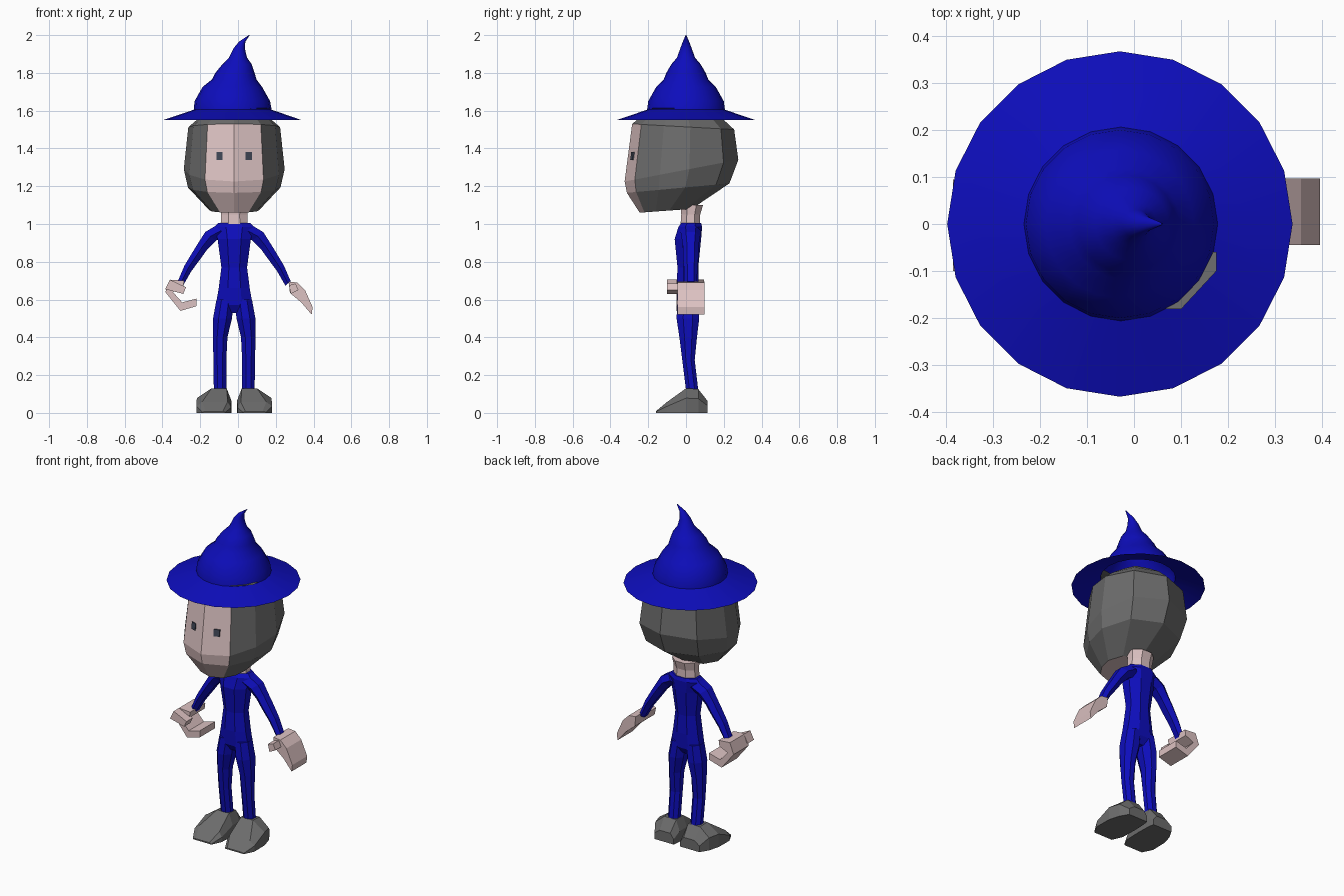
import bpy, math
from mathutils import Vector

CX = -0.02  # symmetry axis of the figure


def material(name, rgb):
    m = bpy.data.materials.new(name)
    m.diffuse_color = (*rgb, 1)
    return m


BLUE = material("blue_cloth", (0.004, 0.004, 0.5))
SKIN = material("skin", (0.72, 0.54, 0.54))
GREY = material("grey", (0.15, 0.15, 0.15))
DARK = material("eye_dark", (0.05, 0.06, 0.09))


def build(name, verts, faces, *mats):
    me = bpy.data.meshes.new(name)
    me.from_pydata([tuple(v) for v in verts], [], faces)
    ob = bpy.data.objects.new(name, me)
    bpy.context.collection.objects.link(ob)
    for m in mats:
        me.materials.append(m)
    import bmesh
    bm = bmesh.new()
    bm.from_mesh(me)
    bmesh.ops.recalc_face_normals(bm, faces=bm.faces)
    bm.to_mesh(me)
    bm.free()
    return ob


def loft(name, rings, *mats, caps=True):
    """Skin a list of equal-length vertex rings."""
    n = len(rings[0])
    verts = [v for r in rings for v in r]
    faces = [(i * n + j, i * n + (j + 1) % n, (i + 1) * n + (j + 1) % n, (i + 1) * n + j)
             for i in range(len(rings) - 1) for j in range(n)]
    if caps:
        faces += [tuple(range(n)), tuple(range(len(verts) - n, len(verts)))]
    return build(name, verts, faces, *mats)


def oval(c, u, v, n=8):
    c, u, v = Vector(c), Vector(u), Vector(v)
    return [c + u * math.cos(a) + v * math.sin(a)
            for a in (2 * math.pi * (k + 0.5) / n for k in range(n))]


def level(x0, x1, y0, y1, z, n=8):
    """Horizontal oval ring that fills the given box."""
    k = 1 / math.cos(math.pi / n)
    return oval(((x0 + x1) / 2, (y0 + y1) / 2, z),
                ((x1 - x0) / 2 * k, 0, 0), (0, (y1 - y0) / 2 * k, 0), n)


def slab(name, outline, y0, y1, mat):
    """Extrude an x-z outline along y."""
    return loft(name, [[(x, y, z) for x, z in outline] for y in (y0, y1)], mat)


# Hat: brim and bent crown, (z, centre x, radius)
hat = [(1.55, -0.03, 0.367), (1.605, -0.028, 0.206), (1.65, -0.03, 0.2),
       (1.725, -0.03, 0.158), (1.765, -0.02, 0.118), (1.80, -0.016, 0.104),
       (1.845, -0.005, 0.078), (1.88, 0.0, 0.048), (1.93, 0.006, 0.03),
       (1.965, 0.022, 0.017), (2.0, 0.06, 0.002)]
brim_and_crown = []
for z, x, r in hat:
    brim_and_crown.append([(x + r * math.cos(math.tau * k / 20),
                            r * math.sin(math.tau * k / 20), z) for k in range(20)])
hat_ob = loft("hat", brim_and_crown, BLUE, caps=False)
bpy.context.view_layer.objects.active = hat_ob
hat_ob.select_set(True)
bpy.ops.object.shade_smooth_by_angle(angle=math.radians(40))

# Head: tilted faceted rings, (z front, z back, y front, y back, half width)
levels = [(1.06, 1.08, -0.245, 0.03, 0.13), (1.165, 1.215, -0.313, 0.23, 0.245),
          (1.225, 1.34, -0.325, 0.277, 0.267), (1.53, 1.5, -0.285, 0.255, 0.243),
          (1.575, 1.56, -0.23, 0.19, 0.18), (1.62, 1.62, -0.1, 0.1, 0.1)]
half = [(0, 0), (0.58, 0.09), (0.89, 0.31), (1, 0.57), (0.72, 0.87), (0, 1)]
plan = half + [(-x, s) for x, s in half[4:0:-1]]
head = loft("head", [[(CX + w * x, yf + (yb - yf) * s, zf + (zb - zf) * s) for x, s in plan]
                     for zf, zb, yf, yb, w in levels], GREY, SKIN)
for p in head.data.polygons:  # face panel at the front, below the fringe
    i, j = divmod(p.index, 10)
    if (i < 3 and j in (0, 9)) or p.index == 50:
        p.material_index = 1

# Corner of hair poking through the hat
build("hair_corner", [(0.065, -0.18, 1.61), (0.10, -0.181, 1.613), (0.175, -0.10, 1.613),
                      (0.175, -0.06, 1.613), (0.07, -0.06, 1.60)],
      [(0, 1, 2, 3), (0, 4, 1), (1, 4, 2), (2, 4, 3), (0, 3, 4)], GREY)

# Eyes: thin plates on the face
for side, name in ((-1, "eye_left"), (1, "eye_right")):
    x, pts = CX + side * 0.077, []
    for dx, dz in ((-1, -1), (1, -1), (1, 1), (-1, 1)):
        px, pz = x + dx * 0.016, 1.36 + dz * 0.02
        y = -0.325 + (pz - 1.225) * 0.131 + abs(px - CX) * 0.34
        pts.append((px, y, pz))
    loft(name, [[(a, b - d, c) for a, b, c in pts] for d in (-0.002, 0.006)], DARK)

# Neck
loft("neck", [level(-0.092, 0.052, -0.03, 0.075, 0.985), level(-0.09, 0.05, -0.025, 0.075, 1.05),
              level(-0.095, 0.055, -0.03, 0.09, 1.10)], SKIN)

# Torso: (z, half width, y front, y back)
loft("torso", [level(CX - w, CX + w, a, b, z) for z, w, a, b in (
    (0.53, 0.03, -0.02, 0.04), (0.57, 0.098, -0.045, 0.065), (0.66, 0.082, -0.05, 0.068),
    (0.77, 0.068, -0.045, 0.065), (0.92, 0.088, -0.06, 0.08), (0.985, 0.105, -0.04, 0.085),
    (1.005, 0.085, -0.025, 0.08))], BLUE)

for side, tag in ((-1, "left"), (1, "right")):
    # Legs: (z, inner, outer, y front, y back)
    loft("leg_" + tag, [level(CX + side * a, CX + side * b, y0, y1, z) for z, a, b, y0, y1 in (
        (0.12, 0.042, 0.108, 0.0, 0.065), (0.28, 0.042, 0.11, -0.02, 0.046),
        (0.40, 0.036, 0.113, -0.035, 0.058), (0.50, 0.012, 0.112, -0.05, 0.07),
        (0.60, 0.002, 0.094, -0.045, 0.065))], BLUE)

    # Arms: (distance from axis, z, half thickness, half depth)
    u = Vector((side * 0.78, 0, 0.62))
    loft("arm_" + tag, [oval((CX + side * x, 0.025, z), u * t, (0, d, 0), 6) for x, z, t, d in (
        (0.07, 0.965, 0.045, 0.055), (0.125, 0.935, 0.042, 0.05), (0.165, 0.885, 0.034, 0.042),
        (0.195, 0.84, 0.032, 0.042), (0.245, 0.765, 0.027, 0.036),
        (0.285, 0.685, 0.021, 0.032))], BLUE)

    # Shoes: (y, z bottom, z top, inner and outer at sole, inner and outer at top)
    loft("shoe_" + tag, [[(CX + side * a, y, 0), (CX + side * b, y, 0), (CX + side * b, y, h * 0.6),
                          (CX + side * d, y, h), (CX + side * c, y, h), (CX + side * a, y, h * 0.5)]
                         for y, h, a, b, c, d in (
        (-0.16, 0.008, 0.045, 0.17, 0.06, 0.15), (-0.10, 0.058, 0.018, 0.2, 0.035, 0.17),
        (0.0, 0.13, 0.015, 0.198, 0.04, 0.12), (0.065, 0.126, 0.017, 0.18, 0.04, 0.12),
        (0.115, 0.062, 0.022, 0.15, 0.045, 0.115))], GREY)

# Open hand
slab("open_hand", [(0.268, 0.695), (0.315, 0.69), (0.355, 0.65), (0.395, 0.56), (0.39, 0.52),
                   (0.335, 0.585), (0.275, 0.635)], -0.045, 0.097, SKIN)
slab("open_thumb", [(0.27, 0.675), (0.305, 0.685), (0.32, 0.65), (0.28, 0.63)], -0.1, -0.04, SKIN)

# Curled hand: palm, folded fingers and thumb
slab("curled_hand", [(-0.285, 0.7), (-0.36, 0.705), (-0.385, 0.64), (-0.305, 0.54),
                     (-0.22, 0.565), (-0.22, 0.605), (-0.295, 0.585), (-0.345, 0.64),
                     (-0.29, 0.665)], -0.05, 0.095, SKIN)
slab("curled_thumb", [(-0.36, 0.705), (-0.275, 0.665), (-0.29, 0.63), (-0.385, 0.655)],
     -0.1, -0.04, SKIN)
